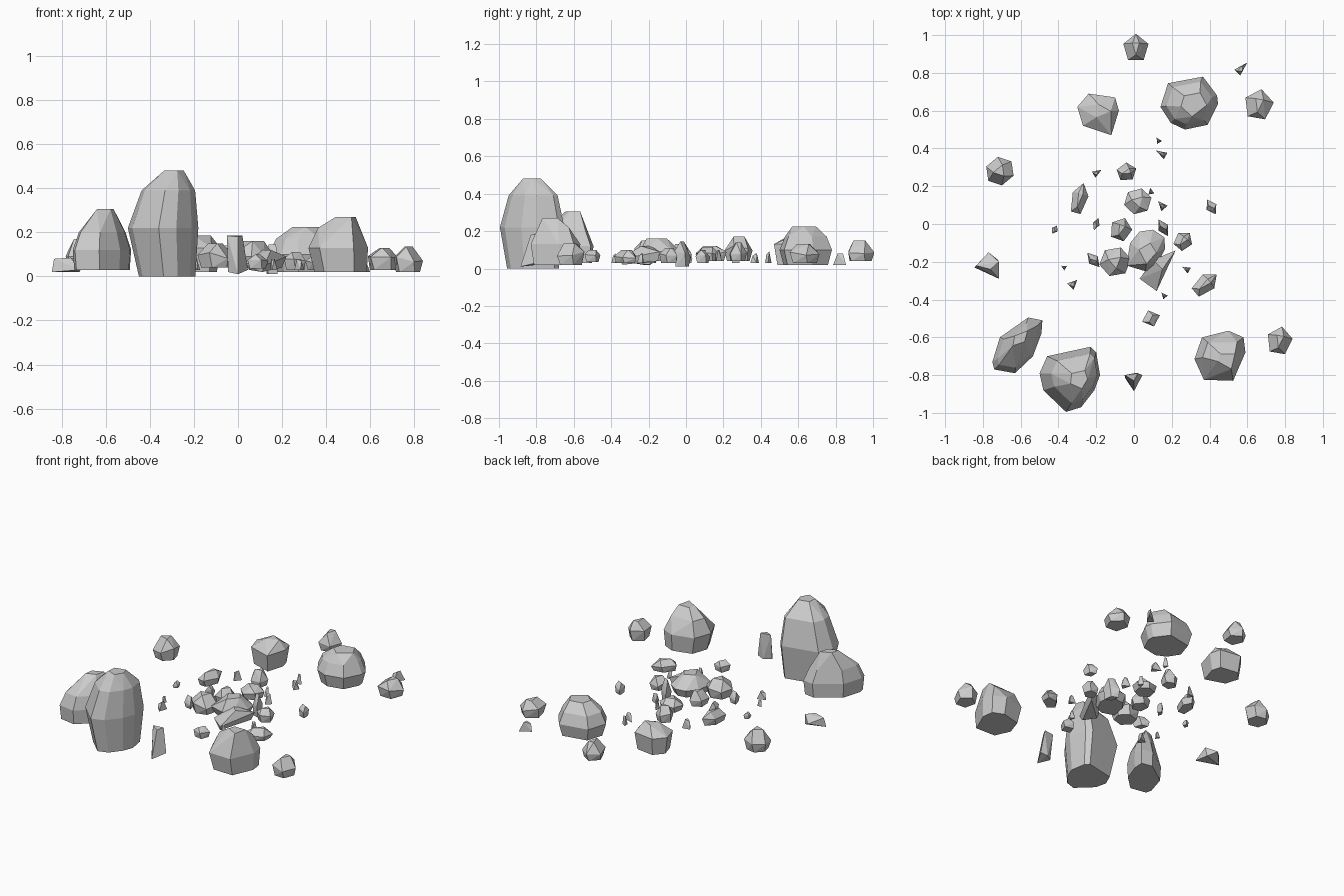
import bpy, bmesh, random
from math import cos, sin, tau, radians
from mathutils import Vector

random.seed(4)


def hull(name, pts):
    """Faceted rock: convex hull of points, flat shaded."""
    bm = bmesh.new()
    for p in pts:
        bm.verts.new(p)
    res = bmesh.ops.convex_hull(bm, input=bm.verts[:])
    junk = {g for g in res["geom_interior"] + res["geom_unused"]
            if isinstance(g, bmesh.types.BMVert)}
    bmesh.ops.delete(bm, geom=list(junk), context='VERTS')
    bmesh.ops.dissolve_limit(bm, angle_limit=radians(7),
                             verts=bm.verts[:], edges=bm.edges[:])
    bmesh.ops.recalc_face_normals(bm, faces=bm.faces[:])
    me = bpy.data.meshes.new(name)
    bm.to_mesh(me)
    bm.free()
    bpy.context.collection.objects.link(bpy.data.objects.new(name, me))


def boulder(name, plan, levels):
    """Stack scaled copies of a plan outline; level = (z, scale, dx, dy)."""
    c = sum((Vector(p) for p in plan), Vector((0, 0))) / len(plan)
    pts = []
    for z, s, dx, dy in levels:
        step = 2 if s < 0.75 else 1      # fewer corners on small levels
        for p in plan[::step]:
            q = c + (Vector(p) - c) * s
            pts.append((q.x + dx, q.y + dy, z))
    hull(name, pts)


def stone(name, x, y, a, b, n, rot, z0, z1):
    """Small faceted stone: base, waist and top rings of n corners."""
    r, h = radians(rot), z1 - z0
    rings = [(z0, 0.82, 0.1), (z0 + 0.5 * h, 1.0, 0), (z1, 0.45, 0.5)]
    if n < 4:
        rings = [(z0, 1.0, 0), (z1, 0.5, 0.25)]
    pts = []
    for z, s, tw in rings:
        for i in range(n):
            t = tau * (i + tw) / n
            u, v = a * s * cos(t), b * s * sin(t)
            dz = random.uniform(-0.15, 0.15) * h if s == 1.0 and n > 3 else 0
            if z == z1:
                dz = -0.22 * h * (i % 2)
            pts.append((x + u * cos(r) - v * sin(r), y + u * sin(r) + v * cos(r), z + dz))
    hull(name, pts)


# Large boulders
boulder("tall_boulder",
        [(-.18, -.80), (-.20, -.68), (-.23, -.65), (-.34, -.67), (-.46, -.70),
         (-.50, -.79), (-.48, -.88), (-.36, -.995), (-.28, -.97), (-.21, -.88)],
        [(0, .8, .015, .0), (.22, 1, 0, 0), (.39, .76, .02, 0), (.48, .3, .035, -.02)])
boulder("leaning_boulder",
        [(-.485, -.51), (-.49, -.58), (-.535, -.70), (-.63, -.79),
         (-.74, -.77), (-.75, -.73), (-.71, -.60), (-.56, -.495)],
        [(.03, .95, 0, 0), (.12, 1, 0, 0), (.20, .8, 0, 0), (.305, .3, .01, .04)])
boulder("front_right_boulder",
        [(.36, -.60), (.50, -.565), (.58, -.60), (.59, -.68),
         (.525, -.83), (.37, -.825), (.32, -.715)],
        [(.02, .88, .01, 0), (.13, 1, 0, 0), (.22, .7, 0, 0), (.27, .35, .03, -.03)])
boulder("back_right_boulder",
        [(.18, .745), (.28, .765), (.365, .78), (.44, .68), (.445, .635), (.39, .525),
         (.27, .50), (.195, .535), (.14, .62)],
        [(.02, .85, 0, 0), (.10, 1, 0, 0), (.17, .8, 0, 0), (.225, .45, .02, -.01)])
boulder("back_left_boulder",
        [(-.24, .69), (-.10, .67), (-.08, .60), (-.12, .47), (-.27, .52), (-.30, .62)],
        [(.02, .85, 0, 0), (.13, 1, 0, 0), (.185, .4, .02, 0)])
boulder("middle_boulder",
        [(.10, -.03), (.16, -.07), (.165, -.13), (.12, -.22), (.06, -.25),
         (-.04, -.22), (-.02, -.10), (.03, -.04)],
        [(.04, .8, 0, 0), (.09, 1, 0, 0), (.16, .5, .0, -.02)])

# Three-cornered slab leaning beside the middle boulder
hull("middle_slab", [(.22, -.14, .09), (.20, -.15, .04), (.03, -.29, .06), (.05, -.28, .03),
                     (.12, -.355, .05), (.11, -.34, .02), (.10, -.19, .12), (.15, -.24, .12)])
# Upright shard at the front
hull("upright_shard", [(-.05, -.80, .185), (.02, -.79, .185), (.0, -.83, .18),
                       (-.045, -.82, .02), (.045, -.80, .03), (.0, -.885, .01), (0, -.79, .02)])
# Wedge on the far left
hull("left_wedge", [(-.77, -.15, .05), (-.715, -.20, .08), (-.715, -.29, .03), (-.845, -.23, .02),
                    (-.835, -.22, .08), (-.76, -.24, .085), (-.72, -.19, .02)])

# x, y, half length, half width, corners, turn, bottom, top
outer = [
    (.01, .93, .077, .07, 5, 90, .04, .15), (.565, .82, .05, .025, 3, 45, .02, .08),
    (.66, .63, .085, .08, 5, 80, .03, .13), (-.71, .28, .08, .075, 6, 40, .04, .17),
    (.77, -.62, .078, .07, 5, 80, .02, .135), (.09, -.50, .05, .045, 4, 20, .035, .10),
    (.375, -.32, .082, .05, 5, 40, .03, .10), (.26, -.09, .055, .05, 5, 50, .03, .11),
    (.41, .09, .045, .03, 4, 120, .03, .10),
]
inner = [
    (-.29, .13, .09, .045, 5, 75, .04, .12), (-.04, .275, .055, .05, 5, 20, .04, .14),
    (.02, .12, .075, .07, 6, 15, .04, .115), (-.07, -.03, .065, .06, 5, 70, .04, .13),
    (-.10, -.20, .085, .08, 6, 10, .04, .15), (.155, -.02, .052, .03, 4, 120, .01, .145),
    (-.215, -.19, .05, .03, 4, 130, .03, .10), (-.20, .0, .036, .018, 4, 70, .03, .10),
]
chips = [
    (-.20, .27, .032, .022, 3, 30, .03, .09), (.13, .44, .02, .018, 3, 120, .03, .09),
    (.15, .37, .04, .022, 3, 150, .03, .08), (.09, .17, .022, .018, 3, 100, .04, .10),
    (.15, .095, .034, .025, 3, 130, .04, .10), (-.42, -.03, .025, .018, 4, 60, .04, .08),
    (-.37, -.23, .018, .016, 3, 150, .03, .07), (.28, -.24, .028, .02, 3, 150, .03, .08),
    (-.325, -.32, .034, .028, 3, 45, .03, .08), (.16, -.38, .022, .018, 3, 130, .03, .08),
]
for label, group in (("outer_stone", outer), ("inner_stone", inner), ("stone_chip", chips)):
    for k, args in enumerate(group, 1):
        stone(f"{label}_{k}", *args)
